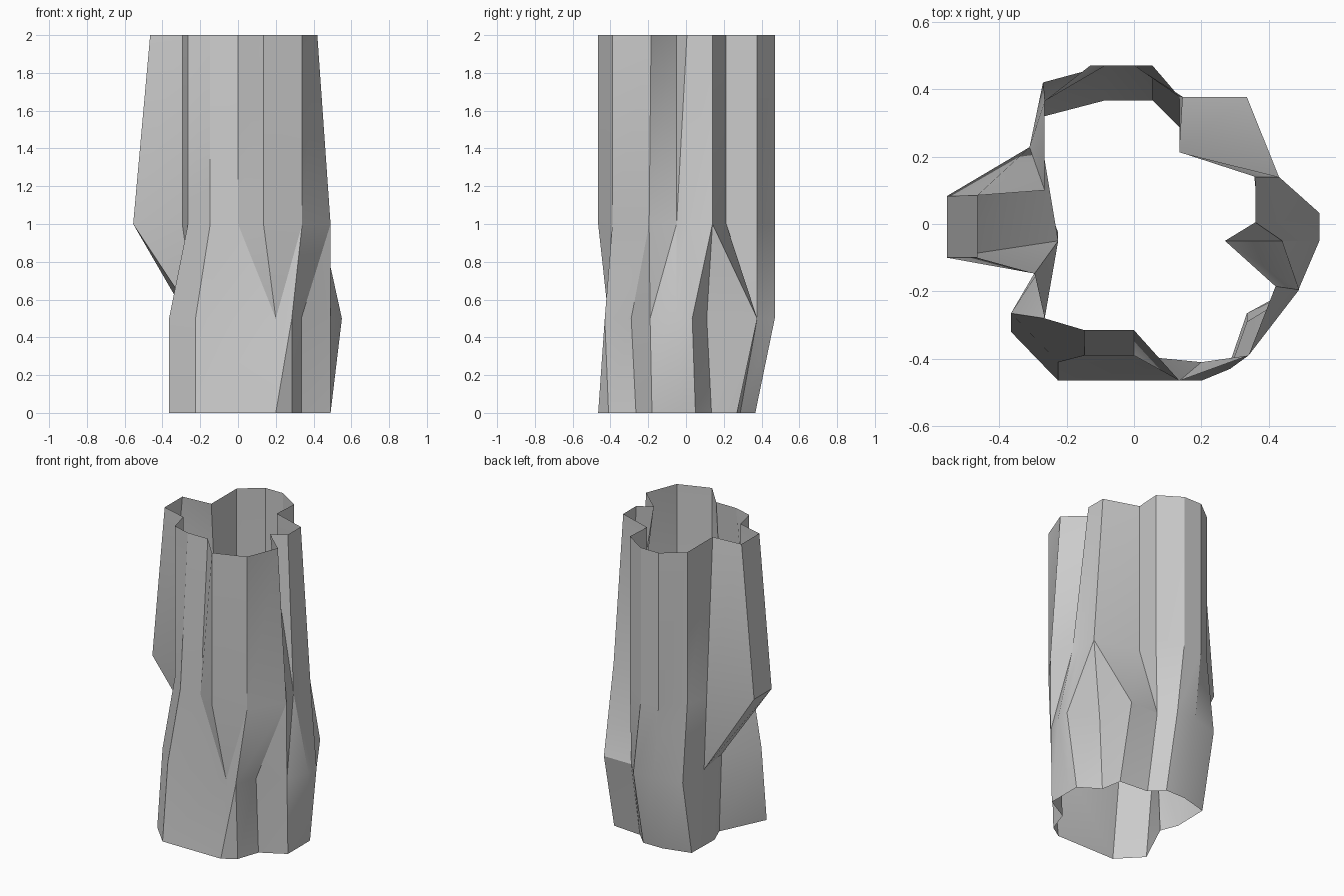
import bpy, bmesh, math

if "Cube" in bpy.data.objects:
    bpy.data.objects.remove(bpy.data.objects["Cube"])

# Rings sit at these heights: rim, shoulder, knee, foot
HEIGHTS = (2.0, 1.0, 0.5, 0.0)

# Fluted columns running down the shell, counter-clockwise from the front right.
# None repeats a point: shoulder copies its own rim; the rest copy the previous column.
COLUMNS = [
    ((.42, -.185), (.49, -.195), (.335, -.29), (.335, -.265)),
    (None, None, (.49, -.19), (.49, -.18)),
    ((.27, -.05), (.44, -.05), (.55, -.05), (.49, -.02)),
    ((.36, .005), (.43, .005), (.55, .033), (.49, .05)),
    ((.36, .14), (.43, .14), (.36, .11), (.36, .135)),
    (None, None, (.335, .377), (.335, .27)),
    ((.135, .213), None, (.135, .377), (.135, .287)),
    ((.145, .377), None, None, None),
    ((0, .47), None, (.055, .47), (.055, .367)),
    ((-.13, .47), None, (-.085, .47), (-.085, .367)),
    ((-.265, .365), None, (-.27, .42), (-.265, .32)),
    ((-.265, .1), (-.31, .228), (-.265, .19), (-.27, .09)),
    ((-.465, .085), (-.555, .083), None, None),
    ((-.465, -.1), (-.555, -.1), (-.225, -.05), (-.225, -.025)),
    ((-.295, -.147), None, None, None),
    ((-.265, -.28), None, (-.365, -.265), (-.365, -.32)),
    ((-.147, -.315), (-.147, -.39), (-.225, -.41), (-.225, -.465)),
    ((0, -.315), (0, -.39), (.2, -.41), (.2, -.465)),
    ((.135, -.465), None, None, None),
    ((.34, -.39), None, (.285, -.43), (.285, -.41)),
]


def expand(columns):
    previous = None
    for column in columns:
        points = list(column)
        for i, p in enumerate(points):
            if p is None:
                points[i] = column[0] if i == 1 and column[0] else previous[i]
        previous = points
        yield points


# Hollow shell, open at both ends, each panel split along the same diagonal
bm = bmesh.new()
grid = [[bm.verts.new((x, y, z)) for (x, y), z in zip(points, HEIGHTS)]
        for points in expand(COLUMNS)]
for i, left in enumerate(grid):
    right = grid[(i + 1) % len(grid)]
    for k in range(len(HEIGHTS) - 1):
        bm.faces.new((left[k], left[k + 1], right[k]))
        bm.faces.new((right[k], left[k + 1], right[k + 1]))

# Weld repeated points so columns merge into single ridges
bmesh.ops.remove_doubles(bm, verts=bm.verts, dist=0.001)
bmesh.ops.recalc_face_normals(bm, faces=bm.faces)

mesh = bpy.data.meshes.new("hollow_trunk")
bm.to_mesh(mesh)
bm.free()
trunk = bpy.data.objects.new("hollow_trunk", mesh)
bpy.context.collection.objects.link(trunk)

# Soften shallow bends, keep the ridges crisp
bpy.context.view_layer.objects.active = trunk
trunk.select_set(True)
bpy.ops.object.shade_smooth_by_angle(angle=math.radians(30))
